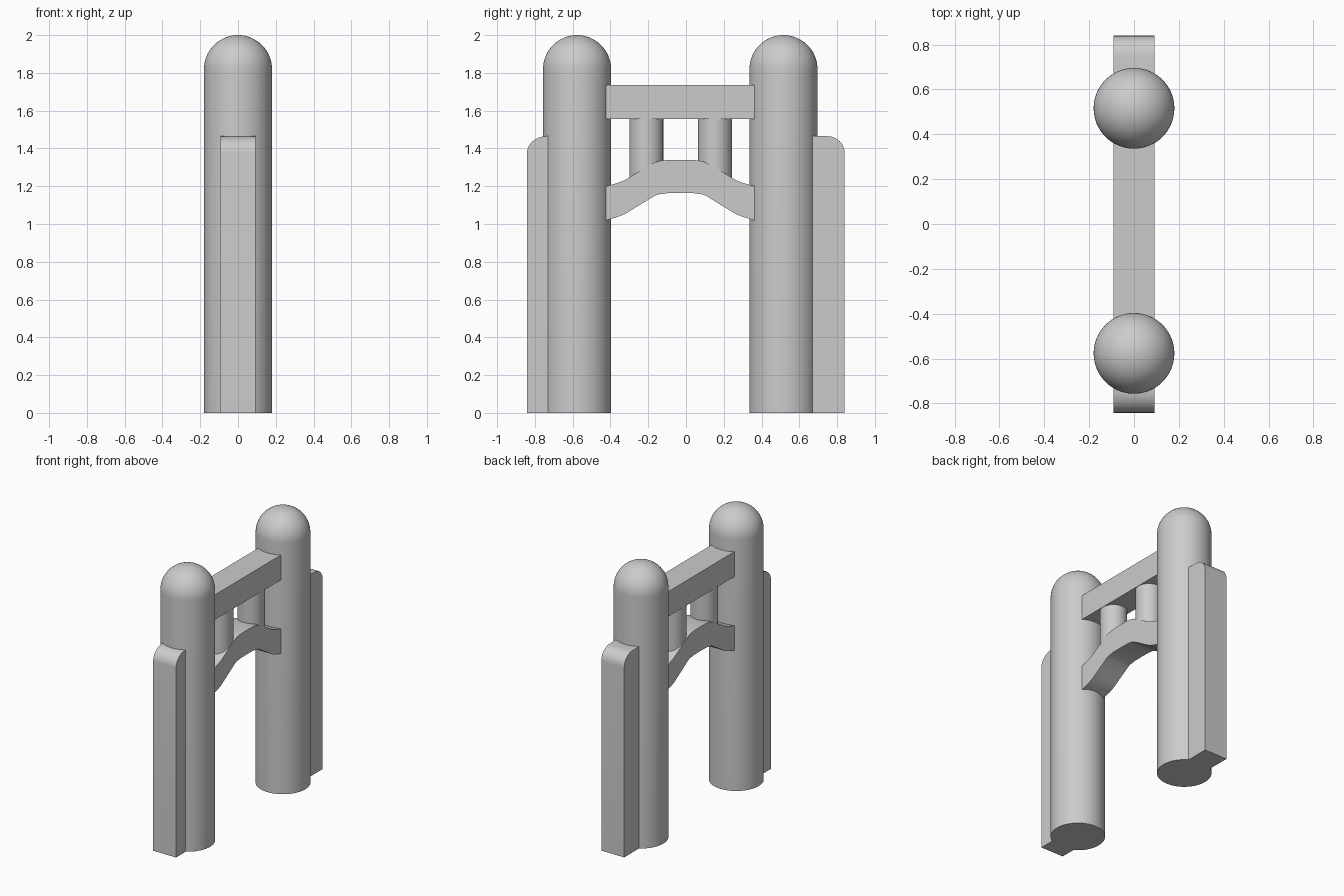
import bpy, bmesh, math

if "Cube" in bpy.data.objects:
    bpy.data.objects.remove(bpy.data.objects["Cube"])

R = 0.18          # column radius
HALF = 0.092      # half thickness of flat parts
COLS = (-0.577, 0.516)


def finish(name, bm, smooth_angle=30):
    bmesh.ops.remove_doubles(bm, verts=bm.verts, dist=1e-5)
    bmesh.ops.recalc_face_normals(bm, faces=bm.faces)
    me = bpy.data.meshes.new(name)
    bm.to_mesh(me)
    bm.free()
    ob = bpy.data.objects.new(name, me)
    bpy.context.collection.objects.link(ob)
    bpy.ops.object.select_all(action='DESELECT')
    ob.select_set(True)
    bpy.context.view_layer.objects.active = ob
    bpy.ops.object.shade_smooth_by_angle(angle=math.radians(smooth_angle))
    return ob


def lathe(name, y, profile, steps=64):
    """Spin an (r, z) profile about the vertical axis at y."""
    bm = bmesh.new()
    vs = [bm.verts.new((r, y, z)) for r, z in profile]
    es = [bm.edges.new(p) for p in zip(vs, vs[1:])]
    bmesh.ops.spin(bm, geom=vs + es, cent=(0, y, 0), axis=(0, 0, 1),
                   angle=2 * math.pi, steps=steps, use_duplicate=False)
    return finish(name, bm)


def slab(name, outline):
    """Extrude a (y, z) outline across the x thickness."""
    bm = bmesh.new()
    f = bm.faces.new([bm.verts.new((-HALF, y, z)) for y, z in outline])
    new = bmesh.ops.extrude_face_region(bm, geom=[f])['geom']
    bmesh.ops.translate(bm, vec=(2 * HALF, 0, 0),
                        verts=[v for v in new if isinstance(v, bmesh.types.BMVert)])
    return finish(name, bm)


def corner(y, z, ry, rz, side):
    """Quarter ellipse from the outer wall up to the top, outer wall at y."""
    return [(y - side * ry * (1 - math.cos(a)), z - rz * (1 - math.sin(a)))
            for a in (i * math.pi / 16 for i in range(9))]


# domed columns
dome = [(R * math.cos(a), 1.82 + R * math.sin(a))
        for a in (i * math.pi / 32 for i in range(16))]
for label, y in zip(("front", "back"), COLS):
    lathe(label + "_column", y, [(0, 0), (R, 0)] + dome + [(0, 2.0)])

# outer buttress boards with rounded top corners
slab("front_buttress", [(COLS[0] - 0.145, 0), (-0.842, 0)]
     + corner(-0.842, 1.465, 0.105, 0.09, -1) + [(COLS[0] - 0.145, 1.466)])
slab("back_buttress", [(COLS[1] + 0.145, 0), (0.84, 0)]
     + corner(0.84, 1.465, 0.09, 0.09, 1) + [(COLS[1] + 0.145, 1.466)])

# straight top beam
Y0, Y1 = -0.45, 0.39
slab("top_beam", [(Y0, 1.555), (Y1, 1.555), (Y1, 1.736), (Y0, 1.736)])

# curved lower beam: half centre line mirrored about the middle
MID = -0.03
half = [(0.42, 1.012), (0.388, 1.021), (0.33, 1.038), (0.295, 1.052),
        (0.26, 1.073), (0.20, 1.11), (0.135, 1.15), (0.115, 1.157),
        (0.07, 1.163), (0, 1.164)]
low = [(MID - d, z) for d, z in half] + [(MID + d, z) for d, z in half[-2::-1]]
top = [(y, z + 0.18 - 0.004 * (abs(y - MID) < 0.2)) for y, z in low]
slab("curved_beam", low + top[::-1])

# short posts between the beams
for label, y in (("front", -0.21), ("back", 0.153)):
    lathe(label + "_post", y, [(0, 1.2), (0.09, 1.2), (0.09, 1.56), (0, 1.56)], 48)
